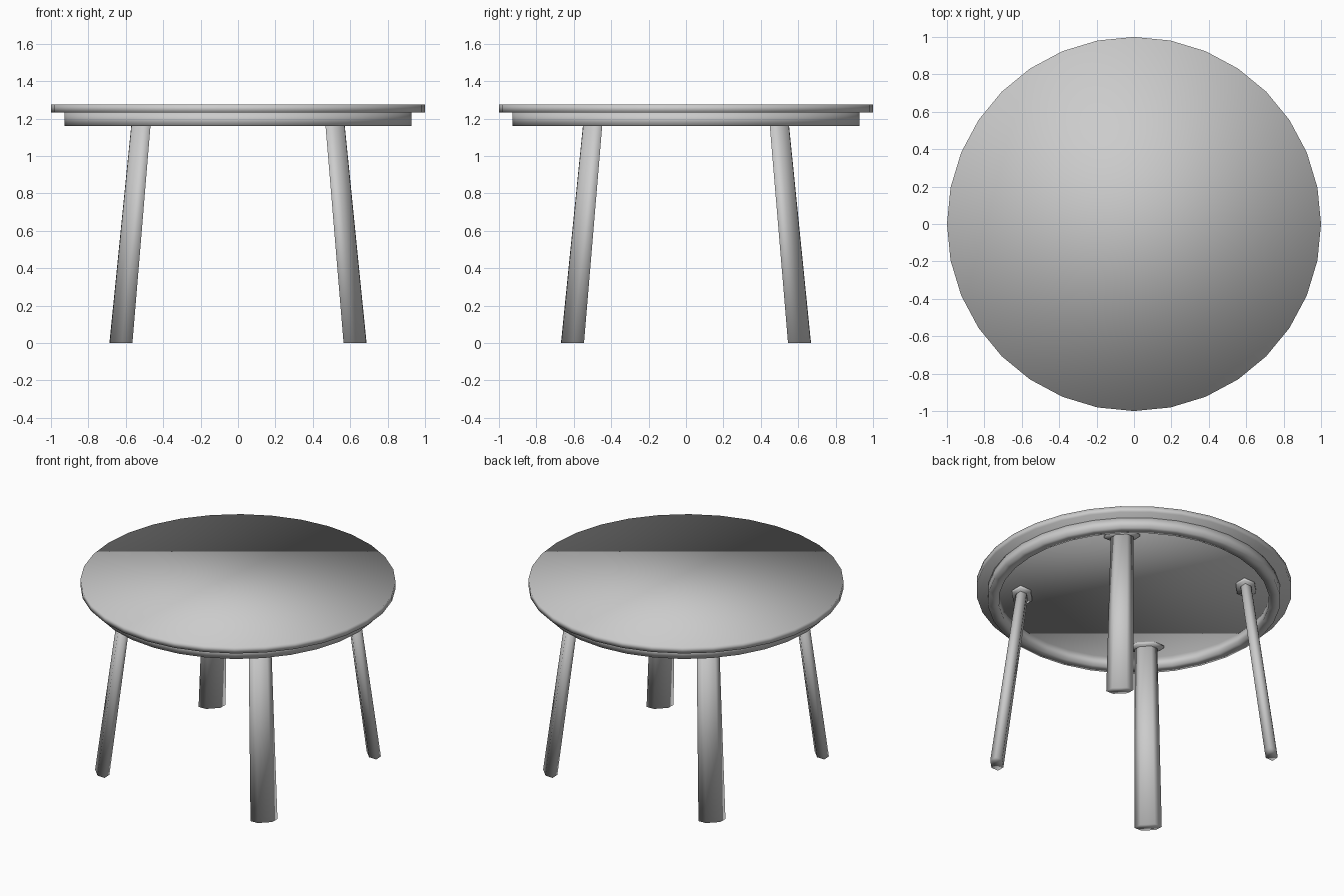
import bpy, bmesh, math

if "Cube" in bpy.data.objects:
    bpy.data.objects.remove(bpy.data.objects["Cube"])

SIDES = 32


def finish(name, bm):
    bmesh.ops.recalc_face_normals(bm, faces=bm.faces)
    mesh = bpy.data.meshes.new(name)
    bm.to_mesh(mesh)
    bm.free()
    mesh.shade_smooth()
    obj = bpy.data.objects.new(name, mesh)
    bpy.context.collection.objects.link(obj)
    return obj


def bridge(bm, lower, upper):
    n = len(lower)
    for i in range(n):
        j = (i + 1) % n
        bm.faces.new((lower[i], lower[j], upper[j], upper[i]))


def circle(bm, radius, z):
    return [bm.verts.new((radius * math.cos(2 * math.pi * i / SIDES),
                          radius * math.sin(2 * math.pi * i / SIDES), z)) for i in range(SIDES)]


def section(bm, x, y, z, angle, tang, rad, flat):
    """Flattened hexagon: long axis across the table radius."""
    pts = [(0, tang), (-rad, flat), (-rad, -flat), (0, -tang), (rad, -flat), (rad, flat)]
    c, s = math.cos(angle), math.sin(angle)
    return [bm.verts.new((x + r * c - t * s, y + r * s + t * c, z)) for r, t in pts]


def prism(name, bottom, top, angle):
    bm = bmesh.new()
    lower = section(bm, *bottom[:3], angle, *bottom[3:])
    upper = section(bm, *top[:3], angle, *top[3:])
    bridge(bm, lower, upper)
    bm.faces.new(lower)
    bm.faces.new(upper)
    return finish(name, bm)


# Round table top
bm = bmesh.new()
low, high = circle(bm, 1.0, 1.232), circle(bm, 1.0, 1.275)
bridge(bm, low, high)
bm.faces.new(low)
bm.faces.new(high)
finish("table_top", bm)

# Apron ring, open in the middle
bm = bmesh.new()
rings = [circle(bm, r, z) for r, z in
         ((0.928, 1.16), (0.928, 1.232), (0.858, 1.232), (0.858, 1.16))]
for i in range(4):
    bridge(bm, rings[i], rings[(i + 1) % 4])
finish("apron_ring", bm)

# Splayed tapered legs with mounting plates under the top
for sy, side in ((-1, "front"), (1, "back")):
    for sx, hand in ((-1, "left"), (1, "right")):
        angle = math.atan2(sy, sx)
        prism(f"{side}_{hand}_leg",
              (sx * 0.626, sy * 0.607, 0.0, 0.087, 0.038, 0.046),
              (sx * 0.513, sy * 0.493, 1.232, 0.072, 0.034, 0.036), angle)
        px, py = sx * 0.513, sy * 0.493
        prism(f"{side}_{hand}_mounting_plate",
              (px, py, 1.215, 0.115, 0.06, 0.055),
              (px, py, 1.232, 0.115, 0.06, 0.055), angle)
